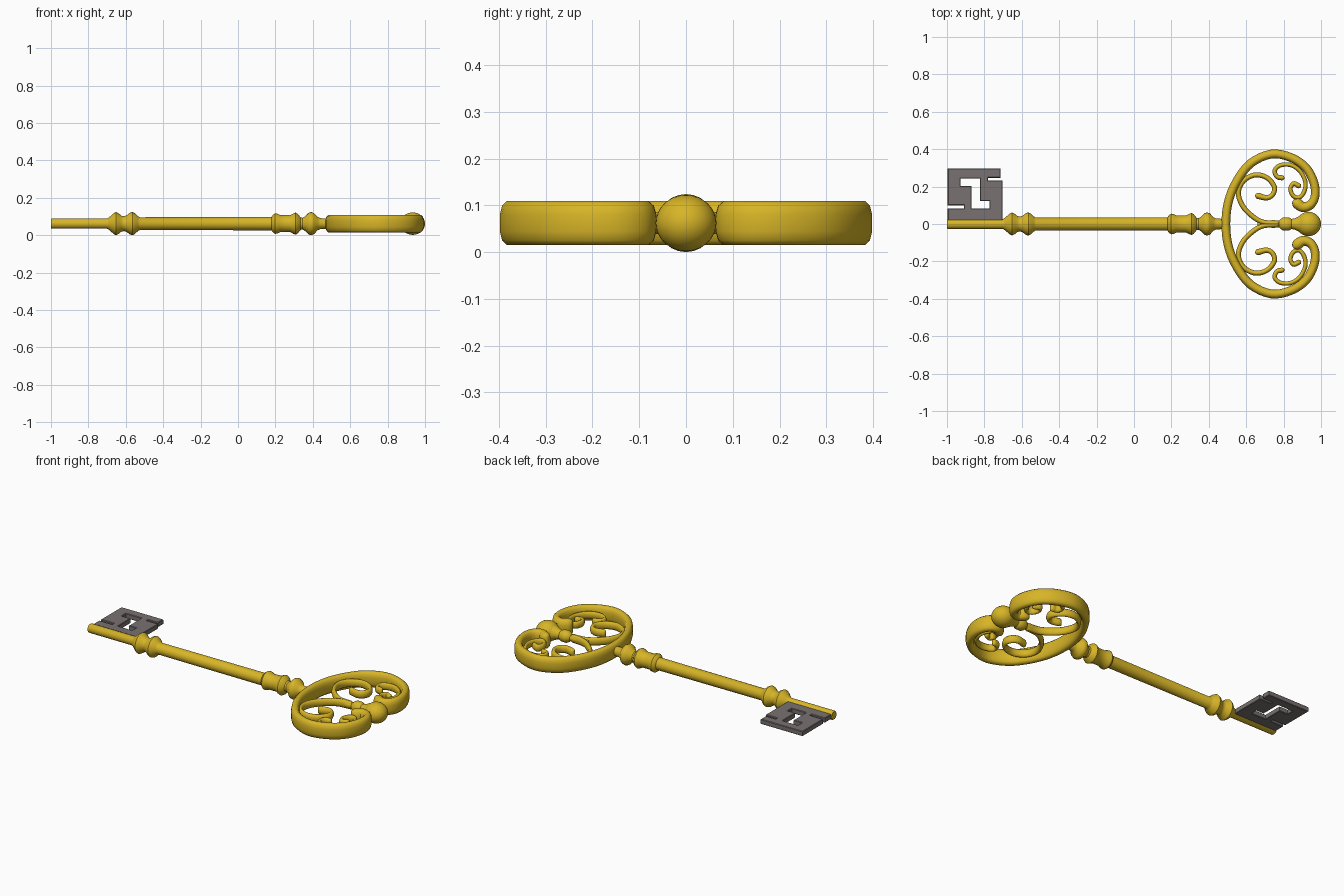
import bpy, math
from mathutils import Vector

if "Cube" in bpy.data.objects:
    bpy.data.objects.remove(bpy.data.objects["Cube"])

ZC = 0.062  # height of the key's axis


def material(name, rgb):
    m = bpy.data.materials.new(name)
    m.diffuse_color = (*rgb, 1)
    m.use_nodes = True
    m.node_tree.nodes["Principled BSDF"].inputs["Base Color"].default_value = m.diffuse_color
    return m


GOLD = material("gold", (0.68, 0.46, 0.02))
STEEL = material("dark_steel", (0.19, 0.165, 0.165))


def finish(ob, mat, angle=40):
    ob.data.materials.append(mat)
    bpy.ops.object.select_all(action='DESELECT')
    ob.select_set(True)
    bpy.context.view_layer.objects.active = ob
    bpy.ops.object.shade_smooth_by_angle(angle=math.radians(angle))
    return ob


def rings_to_object(name, rings, mat, angle=40):
    """Skin a list of equal-length point rings into a capped tube."""
    n = len(rings[0])
    verts = [p for r in rings for p in r]
    faces = [(i * n + j, i * n + (j + 1) % n, (i + 1) * n + (j + 1) % n, (i + 1) * n + j)
             for i in range(len(rings) - 1) for j in range(n)]
    faces += [tuple(reversed(range(n))), tuple(range(len(verts) - n, len(verts)))]
    me = bpy.data.meshes.new(name)
    me.from_pydata(verts, [], faces)
    ob = bpy.data.objects.new(name, me)
    bpy.context.collection.objects.link(ob)
    return finish(ob, mat, angle)


def lathe(name, profile, n=24):
    """Turn (x, radius) points around the key's axis."""
    rings = [[(x, r * math.cos(2 * math.pi * j / n), ZC + r * math.sin(2 * math.pi * j / n))
              for j in range(n)] for x, r in profile]
    return rings_to_object(name, rings, GOLD)


def smooth_path(pts, steps):
    """Catmull-Rom interpolation through flat points."""
    p = [Vector(q) for q in pts]
    p = [2 * p[0] - p[1]] + p + [2 * p[-1] - p[-2]]
    out = []
    for i in range(1, len(p) - 2):
        a, b, c, d = p[i - 1:i + 3]
        for s in range(steps):
            t = s / steps
            out.append(0.5 * (2 * b + (c - a) * t + (2 * a - 5 * b + 4 * c - d) * t * t
                              + (3 * b - a - 3 * c + d) * t ** 3))
    return out + [p[-2]]


def sweep(name, pts, half_w, half_h, power=1.0, steps=5, n=12, bulb=0.0, ends=(True, True)):
    """Sweep a rounded section along a flat path, with rounded and swollen ends."""
    path = smooth_path(pts, steps)
    dist = [0]
    for a, b in zip(path, path[1:]):
        dist.append(dist[-1] + (b - a).length)
    items = []
    for i, c in enumerate(path):
        t = (path[min(i + 1, len(path) - 1)] - path[max(i - 1, 0)]).normalized()
        d = min(dist[i] if ends[0] else 9, dist[-1] - dist[i] if ends[1] else 9)
        items.append((c, t, 1 + bulb * max(0, 1 - d / (half_w * 4)), 1))
    for k, sign in ((0, -1), (-1, 1)):
        c, t, w, _ = items[k]
        for f in (0.5, 0.85, 1.0):
            s = max(0.15, math.sqrt(1 - f * f))
            cap = (c + t * sign * f * half_w * w, t, w * s, 0.6 + 0.4 * s)
            items.insert(0, cap) if sign < 0 else items.append(cap)
    rings = []
    for c, t, w, h in items:
        ring = []
        for j in range(n):
            a = 2 * math.pi * (j + 0.5) / n
            u, v = math.cos(a), math.sin(a)
            u = math.copysign(abs(u) ** power, u) * half_w * w
            v = math.copysign(abs(v) ** power, v) * half_h * h
            ring.append((c.x - t.y * u, c.y + t.x * u, ZC + v))
        rings.append(ring)
    return rings_to_object(name, rings, GOLD, 50)


def mirror_y(ob):
    m = ob.modifiers.new("mirror", 'MIRROR')
    m.use_axis = (False, True, False)
    m.use_mirror_merge = False


# Turned shaft with collars
lathe("shaft", [
    (-1.0, 0.024), (-0.995, 0.027), (-0.70, 0.027), (-0.69, 0.033), (-0.665, 0.055),
    (-0.652, 0.062), (-0.638, 0.055), (-0.622, 0.042), (-0.608, 0.04), (-0.595, 0.045),
    (-0.578, 0.058), (-0.565, 0.062), (-0.552, 0.056), (-0.535, 0.04), (-0.525, 0.034),
    (0.18, 0.036), (0.185, 0.045), (0.198, 0.055), (0.212, 0.053), (0.225, 0.046),
    (0.28, 0.046), (0.295, 0.054), (0.308, 0.059), (0.32, 0.052), (0.335, 0.033),
    (0.345, 0.031), (0.36, 0.04), (0.378, 0.058), (0.392, 0.062), (0.408, 0.055),
    (0.425, 0.036), (0.44, 0.029), (0.49, 0.027)])

# Heart-shaped outer band of the bow
upper = [(0.505, 0.12), (0.55, 0.23), (0.625, 0.325), (0.735, 0.374), (0.84, 0.355), (0.92, 0.3),
         (0.962, 0.22), (0.968, 0.15), (0.945, 0.104), (0.905, 0.09), (0.875, 0.108)]
heart = [(x, -y) for x, y in reversed(upper)] + [(0.491, 0)] + upper
sweep("bow_band", heart, 0.024, 0.048, power=0.75, steps=4, bulb=0.25)

# Large inner scrolls branching from the stem
mirror_y(sweep("inner_scroll", [
    (0.76, 0.004), (0.69, 0.01), (0.635, 0.04), (0.582, 0.095), (0.558, 0.165), (0.583, 0.228),
    (0.645, 0.262), (0.71, 0.248), (0.75, 0.2), (0.742, 0.158), (0.71, 0.14), (0.665, 0.15)],
    0.014, 0.024, bulb=0.25, ends=(False, True)))

# Small side scrolls filling the lobes
mirror_y(sweep("side_scroll", [
    (0.79, 0.247), (0.764, 0.254), (0.752, 0.285), (0.78, 0.313), (0.835, 0.316), (0.885, 0.286),
    (0.915, 0.23), (0.912, 0.178), (0.885, 0.142), (0.852, 0.15), (0.836, 0.188),
    (0.853, 0.216), (0.88, 0.205)], 0.012, 0.022, bulb=0.2))

# Turned stem inside the bow
lathe("bow_stem", [
    (0.66, 0.012), (0.70, 0.017), (0.745, 0.021), (0.775, 0.018), (0.785, 0.028),
    (0.80, 0.036), (0.83, 0.035), (0.842, 0.027), (0.86, 0.03), (0.89, 0.045)], 20)

# Ball at the end of the bow
bpy.ops.mesh.primitive_uv_sphere_add(segments=28, ring_count=16, radius=1, location=(0.934, 0, ZC))
ball = bpy.context.object
ball.name = "bow_ball"
ball.scale = (0.066, 0.065, 0.06)
finish(ball, GOLD)

# Flat notched bit with a stepped opening
outline = [(-0.993, 0.295), (-0.716, 0.295), (-0.716, 0.25), (-0.783, 0.25), (-0.783, 0.23),
           (-0.705, 0.23), (-0.705, 0.01), (-0.993, 0.01), (-0.993, 0.08), (-0.905, 0.08),
           (-0.905, 0.103), (-0.993, 0.103)]
opening = [(-0.93, 0.247), (-0.82, 0.247), (-0.82, 0.125), (-0.77, 0.125), (-0.77, 0.08),
           (-0.872, 0.08), (-0.872, 0.2), (-0.93, 0.2)]
cu = bpy.data.curves.new("bit", 'CURVE')
cu.dimensions = '2D'
cu.fill_mode = 'BOTH'
cu.extrude = 0.012
cu.bevel_depth = 0.003
cu.bevel_resolution = 0
for loop in (outline, opening):
    sp = cu.splines.new('POLY')
    sp.points.add(len(loop) - 1)
    for pt, (x, y) in zip(sp.points, loop):
        pt.co = (x, y, 0, 1)
    sp.use_cyclic_u = True
bit = bpy.data.objects.new("bit", cu)
bit.location.z = ZC
bpy.context.collection.objects.link(bit)
bpy.ops.object.select_all(action='DESELECT')
bit.select_set(True)
bpy.context.view_layer.objects.active = bit
bpy.ops.object.convert(target='MESH')
finish(bpy.context.object, STEEL, 30)
